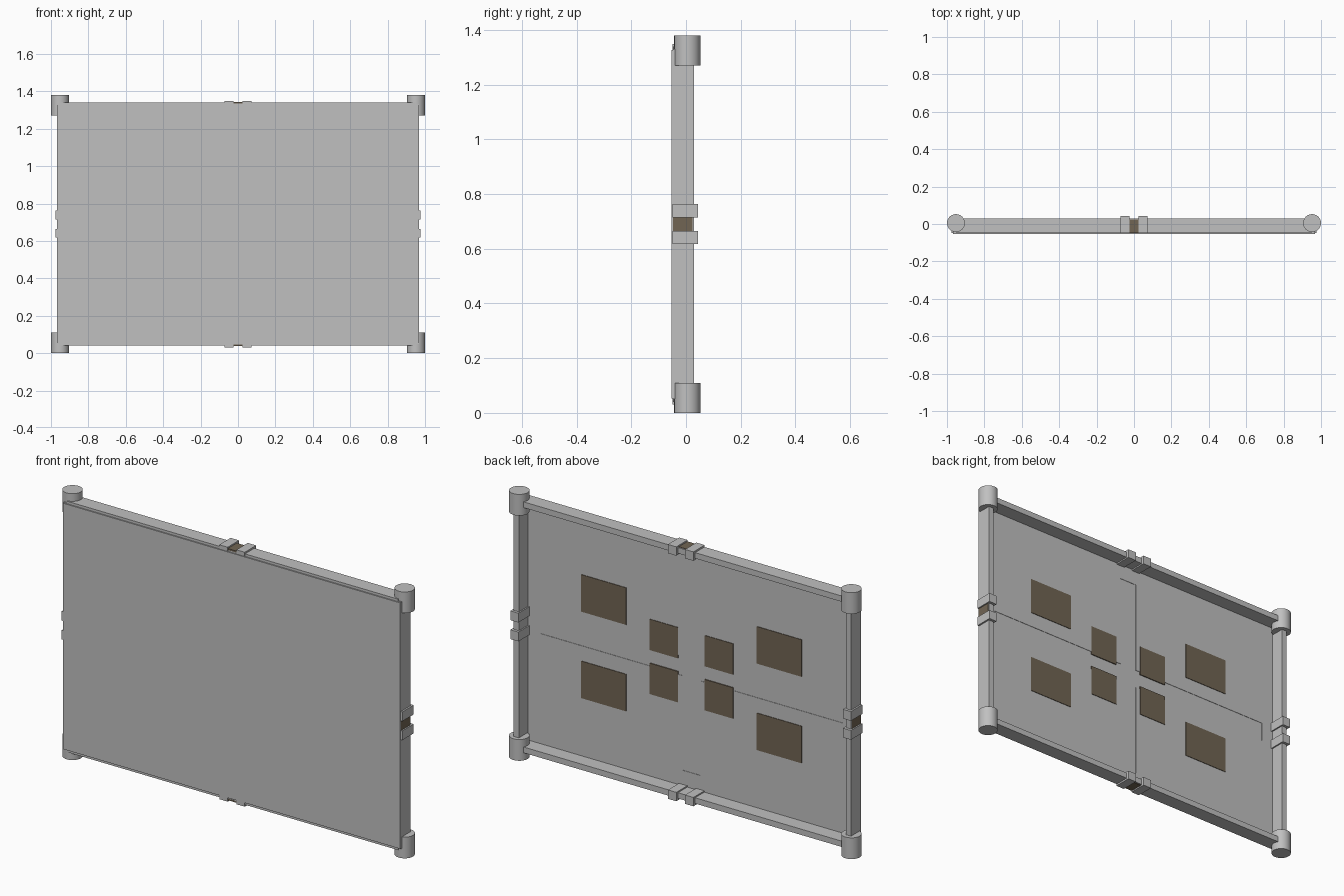
import bpy

if "Cube" in bpy.data.objects:
    bpy.data.objects.remove(bpy.data.objects["Cube"])


def material(name, rgb):
    m = bpy.data.materials.new(name)
    m.diffuse_color = (*rgb, 1)
    m.use_nodes = True
    m.node_tree.nodes["Principled BSDF"].inputs["Base Color"].default_value = m.diffuse_color
    return m


GREY = material("light_grey", (0.53, 0.53, 0.53))
BROWN = material("dark_brown", (0.165, 0.13, 0.088))
MID = 0.69  # height of the panel centre


def box(name, x, y, z, mat=GREY):
    """Box from (min, max) ranges."""
    bpy.ops.mesh.primitive_cube_add(size=1, location=[sum(r) / 2 for r in (x, y, z)])
    ob = bpy.context.object
    ob.name = name
    ob.scale = [abs(r[1] - r[0]) for r in (x, y, z)]
    bpy.ops.object.transform_apply(location=False, rotation=False, scale=True)
    ob.data.materials.append(mat)
    return ob


def span(centre, half):
    return (centre - half, centre + half)


# Thin front panel with a shallow cross-shaped groove in its back
BACK = -0.046
panel = box("panel", (-0.967, 0.967), (-0.053, BACK), span(MID, 0.637))
groove_y = (BACK - 0.002, 0.0)
for name, hx, hz in (("groove_cutter_wide", 0.87, 0.05), ("groove_cutter_tall", 0.05, 0.54)):
    cutter = box(name, span(0, hx), groove_y, span(MID, hz))
    cutter.hide_render = True
    cutter.hide_set(True)
    mod = panel.modifiers.new(name, "BOOLEAN")
    mod.operation = "DIFFERENCE"
    mod.solver = "EXACT"
    mod.object = cutter

RAIL_Y = (-0.047, 0.03)
CLIP_Y = (-0.049, 0.044)

for s in (-1, 1):
    # Frame rails
    box("side_rail", span(s * 0.952, 0.015), RAIL_Y, span(MID, 0.64))
    box("cross_rail", (-0.95, 0.95), RAIL_Y, span(MID + s * 0.635, 0.015))

    # Paired clips around the middle of each rail
    for t in (-1, 1):
        box("side_clip", span(s * 0.953, 0.023), CLIP_Y, span(MID + t * 0.049, 0.024))
        box("cross_clip", span(t * 0.049, 0.024), CLIP_Y, span(MID + s * 0.636, 0.023))

    # Brown inserts between the clips
    box("side_insert", span(s * 0.965, 0.004), (-0.048, 0.024), span(MID, 0.025), BROWN)
    box("cross_insert", span(0, 0.025), (-0.048, 0.024), span(MID + s * 0.648, 0.004), BROWN)

    # Corner posts
    for t in (-1, 1):
        bpy.ops.mesh.primitive_cylinder_add(
            vertices=24, radius=0.048, depth=0.11,
            location=(s * 0.952, 0.005, MID + t * 0.635))
        post = bpy.context.object
        post.name = "corner_post"
        post.data.materials.append(GREY)
        bpy.ops.object.shade_smooth_by_angle()

    # Brown patches on the back, large outside and small inside
    for t in (-1, 1):
        patch_y = (BACK - 0.003, BACK + 0.003)
        box("large_patch", span(s * 0.503, 0.129), patch_y, span(MID + t * 0.224, 0.096), BROWN)
        box("small_patch", span(s * 0.158, 0.081), patch_y, span(MID + t * 0.114, 0.08), BROWN)
